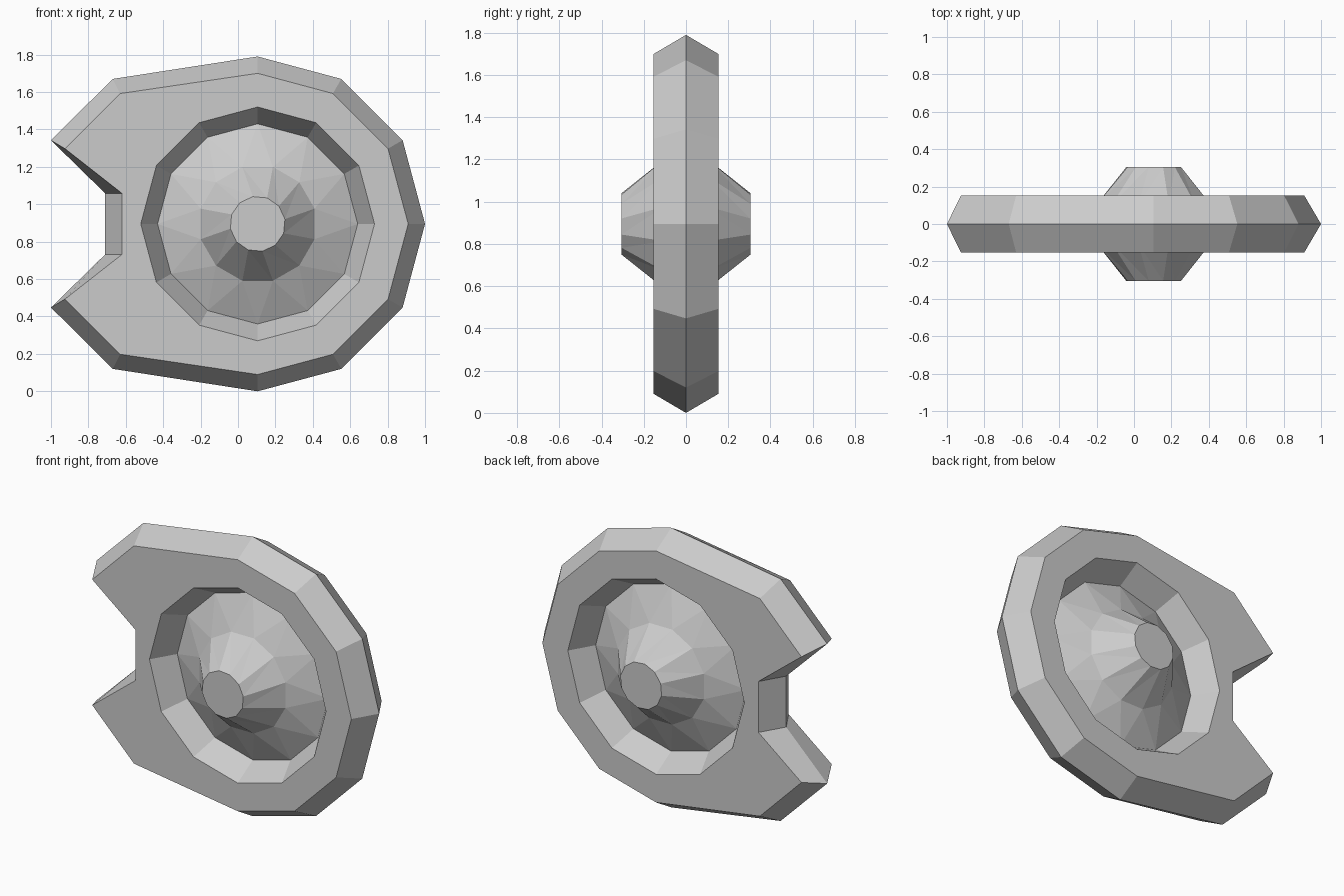
import bpy, bmesh
from math import radians, cos, sin
from mathutils import Matrix

if "Cube" in bpy.data.objects:
    bpy.data.objects.remove(bpy.data.objects["Cube"])

CX, CZ = 0.105, 0.895      # centre of the wheel
FACE_Y = -0.153            # front face of the rim


def arc(r, start, count, step=30):
    return [(CX + r * cos(radians(start + step * i)),
             CZ + r * sin(radians(start + step * i))) for i in range(count)]


def ring(bm, pts, y):
    return [bm.verts.new((x, y, z)) for x, z in pts]


def loop_edges(bm, ring_verts):
    n = len(ring_verts)
    return [bm.edges.get((ring_verts[i], ring_verts[(i + 1) % n])) for i in range(n)]


def bridge(bm, a, b):
    n = len(a)
    for i in range(n):
        j = (i + 1) % n
        bm.faces.new((a[i], a[j], b[j], b[i]))


def finish(bm, name):
    # mirror the front half to the back and weld at y = 0
    bmesh.ops.mirror(bm, geom=bm.verts[:] + bm.edges[:] + bm.faces[:],
                     matrix=Matrix.Identity(4), merge_dist=0.0005, axis='Y')
    bmesh.ops.remove_doubles(bm, verts=bm.verts[:], dist=0.0005)
    bmesh.ops.recalc_face_normals(bm, faces=bm.faces[:])
    mesh = bpy.data.meshes.new(name)
    bm.to_mesh(mesh)
    bm.free()
    bpy.context.collection.objects.link(bpy.data.objects.new(name, mesh))


def jaw(pts):
    # upper half of the open jaw, reflected for the lower half
    return [(x, CZ + h) for x, h in pts] + [(x, CZ - h) for x, h in reversed(pts)]


# rim with a notched jaw on the left and a bevelled round opening
bm = bmesh.new()
outer_mid = ring(bm, arc(0.895, -90, 7) + jaw([(-0.67, 0.775), (-1.0, 0.447), (-0.71, 0.163)]), 0)
outer_face = ring(bm, arc(0.805, -90, 7) + jaw([(-0.63, 0.697), (-0.925, 0.402), (-0.62, 0.163)]), FACE_Y)
hole_face = ring(bm, arc(0.625, 0, 12), FACE_Y)
hole_mid = ring(bm, arc(0.535, 0, 12), 0)
bridge(bm, outer_mid, outer_face)
bridge(bm, hole_face, hole_mid)
bmesh.ops.triangle_fill(bm, use_beauty=True, normal=(0, -1, 0),
                        edges=loop_edges(bm, outer_face) + loop_edges(bm, hole_face))
finish(bm, "rim")

# faceted hub filling the opening on both sides
bm = bmesh.new()
edge = ring(bm, arc(0.535, 0, 12), 0)
shoulder = ring(bm, arc(0.315, 15, 12), -0.105)
cap = ring(bm, arc(0.148, 10, 12), -0.305)
for i in range(12):
    j = (i + 1) % 12
    bm.faces.new((edge[i], edge[j], shoulder[i]))
    bm.faces.new((edge[j], shoulder[j], shoulder[i]))
    bm.faces.new((shoulder[i], shoulder[j], cap[i]))
    bm.faces.new((shoulder[j], cap[j], cap[i]))
bm.faces.new(cap)
finish(bm, "hub")
